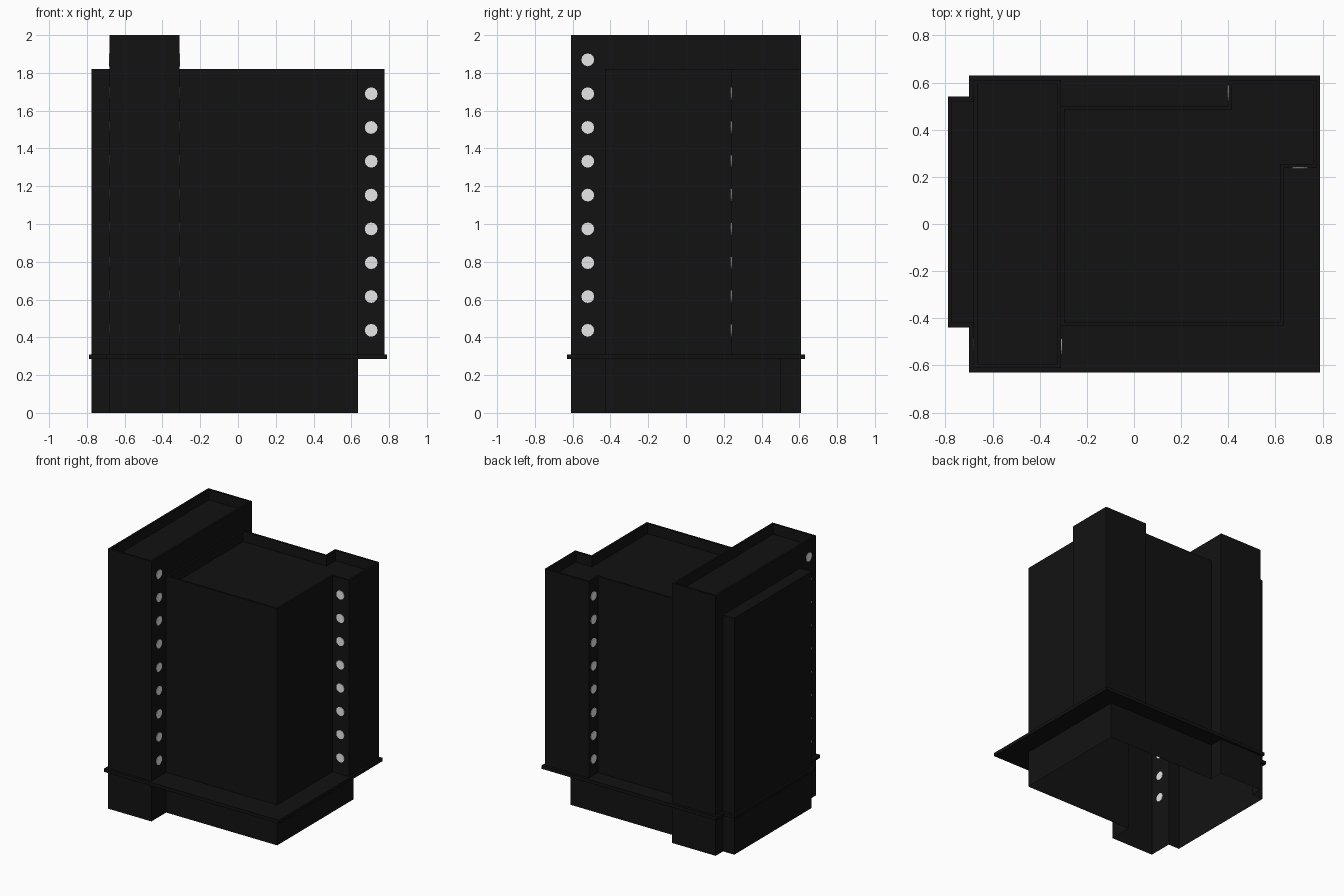
import bpy
import bmesh
from math import pi
from mathutils import Matrix

cube = bpy.data.objects.get("Cube")
if cube:
    bpy.data.objects.remove(cube, do_unlink=True)


def material(name, value):
    mat = bpy.data.materials.new(name)
    mat.use_nodes = True
    colour = (value, value, value, 1)
    mat.diffuse_color = colour
    mat.node_tree.nodes["Principled BSDF"].inputs["Base Color"].default_value = colour
    return mat


BLACK = material("black", 0.006)
WHITE = material("white", 0.8)

# Heights shared by the parts
LEDGE_LOW, LEDGE_TOP = 0.285, 0.31
ROOF, TOWER_TOP = 1.82, 2.0
RECESS, PARAPET = 0.08, 0.015
INNER = ROOF - RECESS


def make_object(name, bm, mat):
    mesh = bpy.data.meshes.new(name)
    bm.to_mesh(mesh)
    bm.free()
    mesh.materials.append(mat)
    obj = bpy.data.objects.new(name, mesh)
    bpy.context.collection.objects.link(obj)
    return obj


def shell(name, outline, z0, z1, openings=None, top=True, floor=False, recess=0):
    """Walls along an outline; openings maps an edge to the height its wall starts."""
    openings = openings or {}
    bm = bmesh.new()
    upper = [bm.verts.new((x, y, z1)) for x, y in outline]
    lower = [bm.verts.new((x, y, z0)) for x, y in outline]
    count = len(outline)
    for i in range(count):
        j = (i + 1) % count
        start = openings.get(i, z0)
        if start >= z1:
            continue
        if start > z0:
            a, b = [bm.verts.new((*outline[k], start)) for k in (i, j)]
        else:
            a, b = lower[i], lower[j]
        bm.faces.new((a, b, upper[j], upper[i]))
    if floor:
        bm.faces.new(lower[::-1])
    if top:
        cap = bm.faces.new(upper)
        if recess:
            # Sunken roof behind a thin parapet
            bm.normal_update()
            bmesh.ops.inset_region(bm, faces=[cap], thickness=PARAPET,
                                   use_even_offset=True, use_boundary=True)
            sunk = bmesh.ops.extrude_discrete_faces(bm, faces=[cap])["faces"][0]
            bmesh.ops.translate(bm, verts=sunk.verts, vec=(0, 0, -recess))
    loose = [v for v in bm.verts if not v.link_faces]
    bmesh.ops.delete(bm, geom=loose, context='VERTS')
    bm.normal_update()
    return make_object(name, bm, BLACK)


# Hollow base storey
base_plan = [(-.68, -.61), (-.31, -.61), (-.31, -.43), (.635, -.43),
             (.635, .5), (-.31, .5), (-.31, .61), (-.68, .61),
             (-.68, .52), (-.775, .52), (-.775, -.42), (-.68, -.42)]
shell("base_walls", base_plan, 0, LEDGE_TOP, top=False)

# Main block with the corner wing, open towards the tower inside
body_plan = [(-.31, -.43), (.635, -.43), (.635, .24), (.775, .24),
             (.775, .61), (.4, .61), (.4, .5), (-.31, .5)]
shell("main_block", body_plan, LEDGE_TOP, ROOF, {7: ROOF}, recess=RECESS)

# Tall tower
tower_plan = [(-.68, -.61), (-.31, -.61), (-.31, -.43), (-.31, .5),
              (-.31, .61), (-.68, .61), (-.68, .52), (-.68, -.42)]
shell("tower", tower_plan, LEDGE_TOP, TOWER_TOP, {2: INNER, 6: INNER}, recess=RECESS)

# Shallow bay on the outer side of the tower
bay_plan = [(-.775, -.42), (-.68, -.42), (-.68, .52), (-.775, .52)]
shell("side_bay", bay_plan, LEDGE_TOP, ROOF, {1: ROOF})

# Ledge around the building, with the inside cut out
ledge_plan = [(-.7, -.63), (.79, -.63), (.79, .63), (-.7, .63),
              (-.7, .54), (-.79, .54), (-.79, -.44), (-.7, -.44)]
ledge = shell("ledge", ledge_plan, LEDGE_LOW, LEDGE_TOP, floor=True)
cutter = shell("ledge_cutter", base_plan, 0.1, 0.5, floor=True)
cutter.hide_render = True
cut = ledge.modifiers.new("opening", 'BOOLEAN')
cut.operation = 'DIFFERENCE'
cut.solver = 'EXACT'
cut.object = cutter
bpy.context.view_layer.objects.active = ledge
bpy.ops.object.modifier_apply(modifier=cut.name)
bpy.data.objects.remove(cutter, do_unlink=True)


# Columns of round lights set through the walls
def lights(name, x, y, axis, count):
    bm = bmesh.new()
    turn = Matrix.Rotation(pi / 2, 4, axis)
    for i in range(count):
        place = Matrix.Translation((x, y, 0.437 + 0.179 * i))
        bmesh.ops.create_cone(bm, cap_ends=True, segments=12, radius1=0.034,
                              radius2=0.034, depth=0.008, matrix=place @ turn)
    make_object(name, bm, WHITE)


lights("tower_inner_lights", -.31, -.52, 'Y', 9)
lights("tower_outer_lights", -.68, -.52, 'Y', 9)
lights("wing_front_lights", .705, .24, 'X', 8)
lights("wing_side_lights", .4, .555, 'Y', 8)
